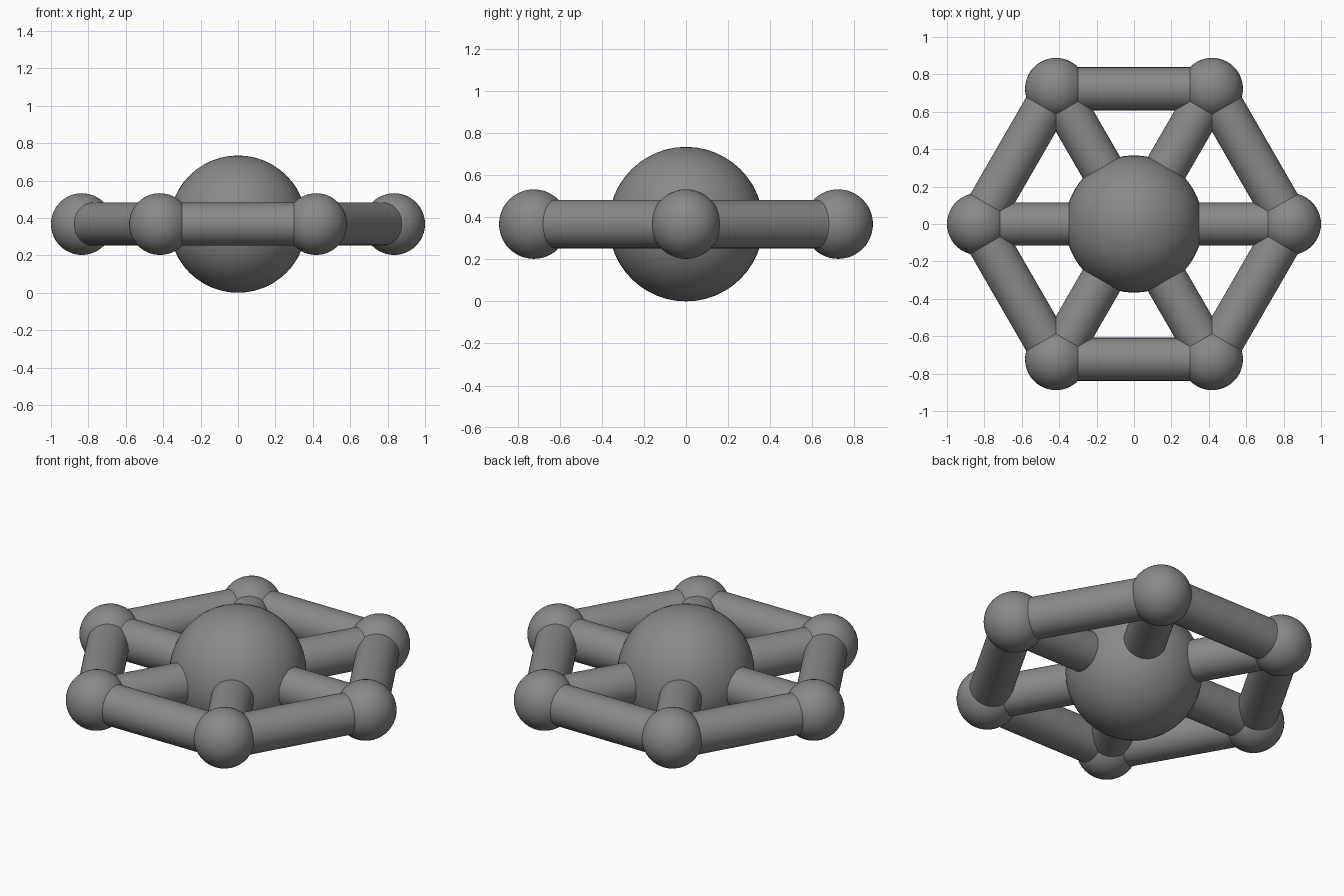
import bpy
from math import cos, sin, pi
from mathutils import Vector

cube = bpy.data.objects.get("Cube")
if cube:
    bpy.data.objects.remove(cube, do_unlink=True)

HUB_R, NODE_R, TUBE_R, RING_R = 0.367, 0.165, 0.115, 0.835
CENTRE = Vector((0, 0, HUB_R))

grey = bpy.data.materials.new("mid grey")
grey.use_nodes = True
colour = (0.25, 0.25, 0.25, 1)
grey.diffuse_color = colour
grey.node_tree.nodes["Principled BSDF"].inputs["Base Color"].default_value = colour


def finish(name):
    ob = bpy.context.object
    ob.name = name
    ob.data.materials.append(grey)
    bpy.ops.object.shade_smooth_by_angle()


def ball(name, centre, radius):
    bpy.ops.mesh.primitive_uv_sphere_add(segments=48, ring_count=24, radius=radius, location=centre)
    finish(name)


def tube(name, a, b):
    d = b - a
    bpy.ops.mesh.primitive_cylinder_add(vertices=48, radius=TUBE_R, depth=d.length,
                                        location=(a + b) / 2,
                                        rotation=d.to_track_quat('Z', 'Y').to_euler())
    finish(name)


# Central ball, with a hexagon of joints, spokes and rim bars around it
ball("hub", CENTRE, HUB_R)
joints = [CENTRE + RING_R * Vector((cos(i * pi / 3), sin(i * pi / 3), 0)) for i in range(6)]
for i, p in enumerate(joints):
    ball(f"joint_{i + 1}", p, NODE_R)
    tube(f"spoke_{i + 1}", CENTRE, p)
    tube(f"rim_bar_{i + 1}", p, joints[(i + 1) % 6])
